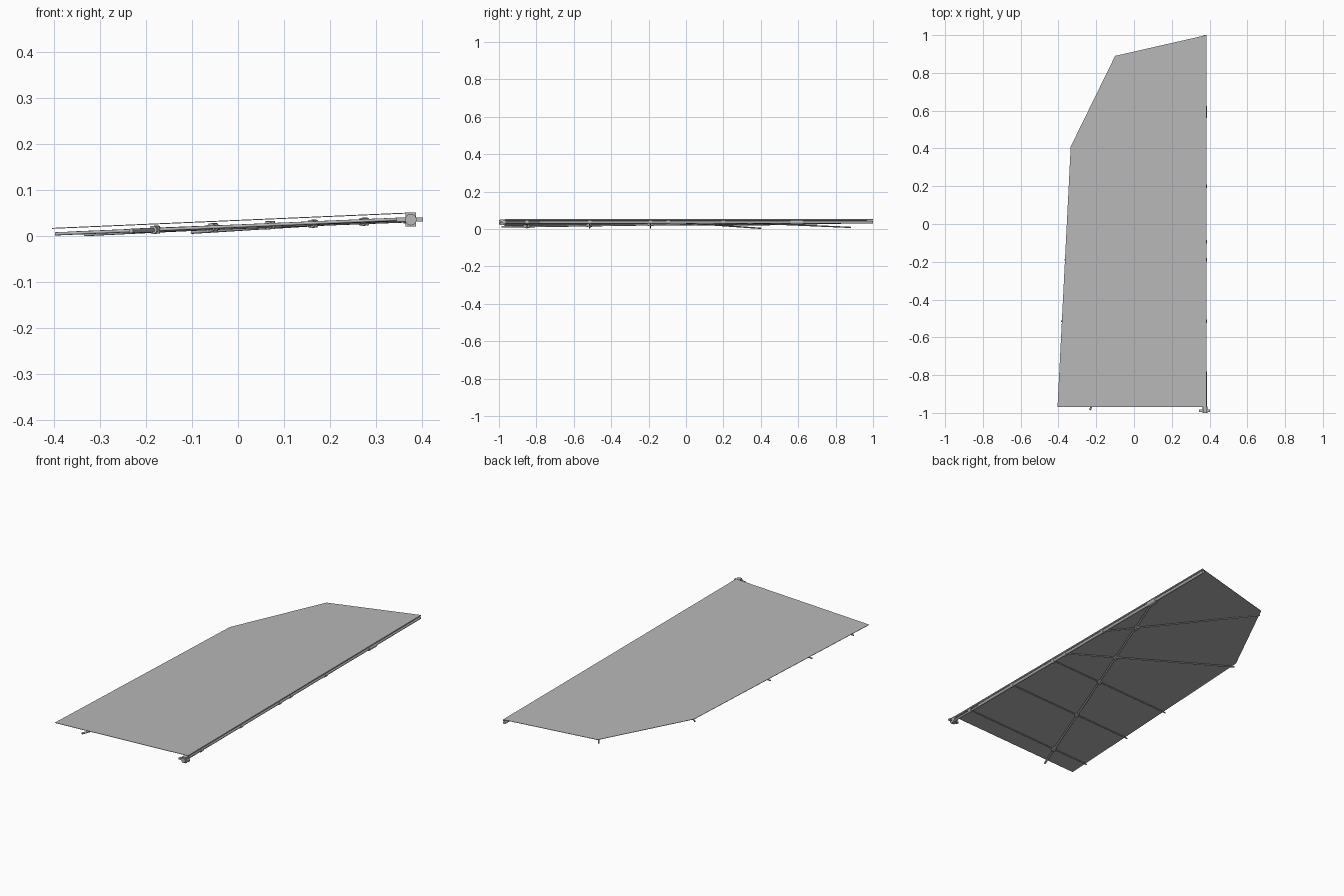
import bpy, bmesh, math
from mathutils import Vector

if "Cube" in bpy.data.objects:
    bpy.data.objects.remove(bpy.data.objects["Cube"])

grey = bpy.data.materials.new("mid_grey")
grey.diffuse_color = (0.48, 0.48, 0.48, 1)
grey.use_nodes = True
grey.node_tree.nodes["Principled BSDF"].inputs["Base Color"].default_value = grey.diffuse_color


def add(name, bm, smooth=False):
    bmesh.ops.recalc_face_normals(bm, faces=bm.faces)
    me = bpy.data.meshes.new(name)
    bm.to_mesh(me)
    bm.free()
    me.materials.append(grey)
    ob = bpy.data.objects.new(name, me)
    bpy.context.collection.objects.link(ob)
    if smooth:
        bpy.ops.object.select_all(action='DESELECT')
        ob.select_set(True)
        bpy.context.view_layer.objects.active = ob
        bpy.ops.object.shade_smooth_by_angle(angle=math.radians(40))
    return ob


def rod(name, a, b, r, sides=12):
    a, b = Vector(a), Vector(b)
    bm = bmesh.new()
    bmesh.ops.create_cone(bm, cap_ends=True, segments=sides, radius1=r, radius2=r, depth=(b - a).length)
    ob = add(name, bm, True)
    ob.location = (a + b) / 2
    ob.rotation_euler = (b - a).to_track_quat('Z', 'Y').to_euler()
    return ob


def box(name, c, size):
    bm = bmesh.new()
    bmesh.ops.create_cube(bm, size=1)
    bmesh.ops.scale(bm, vec=size, verts=bm.verts)
    ob = add(name, bm)
    ob.location = c
    return ob


# Flat sheet, sloping down away from the spar
def sheet_z(x):
    return 0.018 + (x + 0.405) * 0.043


outline = [(-0.405, -0.97), (0.383, -0.97), (0.383, 1.0), (-0.10, 0.89), (-0.335, 0.41)]
bm = bmesh.new()
face = bm.faces.new([bm.verts.new((x, y, sheet_z(x))) for x, y in outline])
ext = bmesh.ops.extrude_face_region(bm, geom=[face])
bmesh.ops.translate(bm, vec=(0, 0, -0.002),
                    verts=[v for v in ext["geom"] if isinstance(v, bmesh.types.BMVert)])
add("sheet", bm)

# Spar and the hem rod along the straight edge of the sheet
SX, SZ = 0.376, 0.036
rod("spar", (SX, -0.99, SZ), (SX, 1.0, SZ), 0.0075, 16)
rod("hem", (0.379, -0.97, 0.048), (0.379, 1.0, 0.048), 0.004, 8)

# Battens under the sheet: three straight, two fanned
battens = [((-0.398, -0.85, 0.005), -0.85), ((-0.386, -0.515, 0.0055), -0.515),
           ((-0.368, -0.19, 0.0065), -0.19), ((-0.333, 0.40, 0.0035), -0.095),
           ((-0.10, 0.88, 0.0085), 0.20)]
for i, (tip, y) in enumerate(battens):
    rod(f"batten_{i + 1}", (SX, y, SZ + 0.002), tip, 0.0035)
    rod(f"spar_clamp_{i + 1}", (SX, y - 0.009, SZ), (SX, y + 0.009, SZ), 0.0105, 16)

# Diagonal brace crossing all the battens, with a joint at each crossing
rod("brace", (-0.233, -0.985, 0.0115), (SX, 0.60, 0.035), 0.005)
for i, (x, y, z) in enumerate([(-0.18, -0.85, 0.0145), (-0.054, -0.517, 0.020),
                               (0.07, -0.19, 0.0245), (0.163, 0.05, 0.0275),
                               (0.274, 0.345, 0.032)]):
    rod(f"joint_{i + 1}", (x, y, z - 0.009), (x, y, z + 0.008), 0.010, 16)
    rod(f"joint_sleeve_{i + 1}", (x - 0.005, y - 0.013, z - 0.001),
        (x + 0.005, y + 0.013, z), 0.009)

# Sleeve where the brace meets the spar
rod("brace_sleeve", (SX, 0.56, SZ), (SX, 0.625, SZ), 0.0115, 16)
box("brace_lug", (SX - 0.008, 0.59, SZ - 0.002), (0.016, 0.05, 0.012))

# End fitting at the front of the spar
rod("end_collar", (SX, -1.0, SZ), (SX, -0.965, SZ), 0.0125, 20)
box("end_block", (SX, -0.983, SZ), (0.022, 0.022, 0.030))
box("end_plate", (0.374, -0.988, SZ), (0.058, 0.014, 0.009))
rod("end_cable", (0.383, -0.98, SZ), (0.383, -0.78, SZ), 0.0025, 8)
